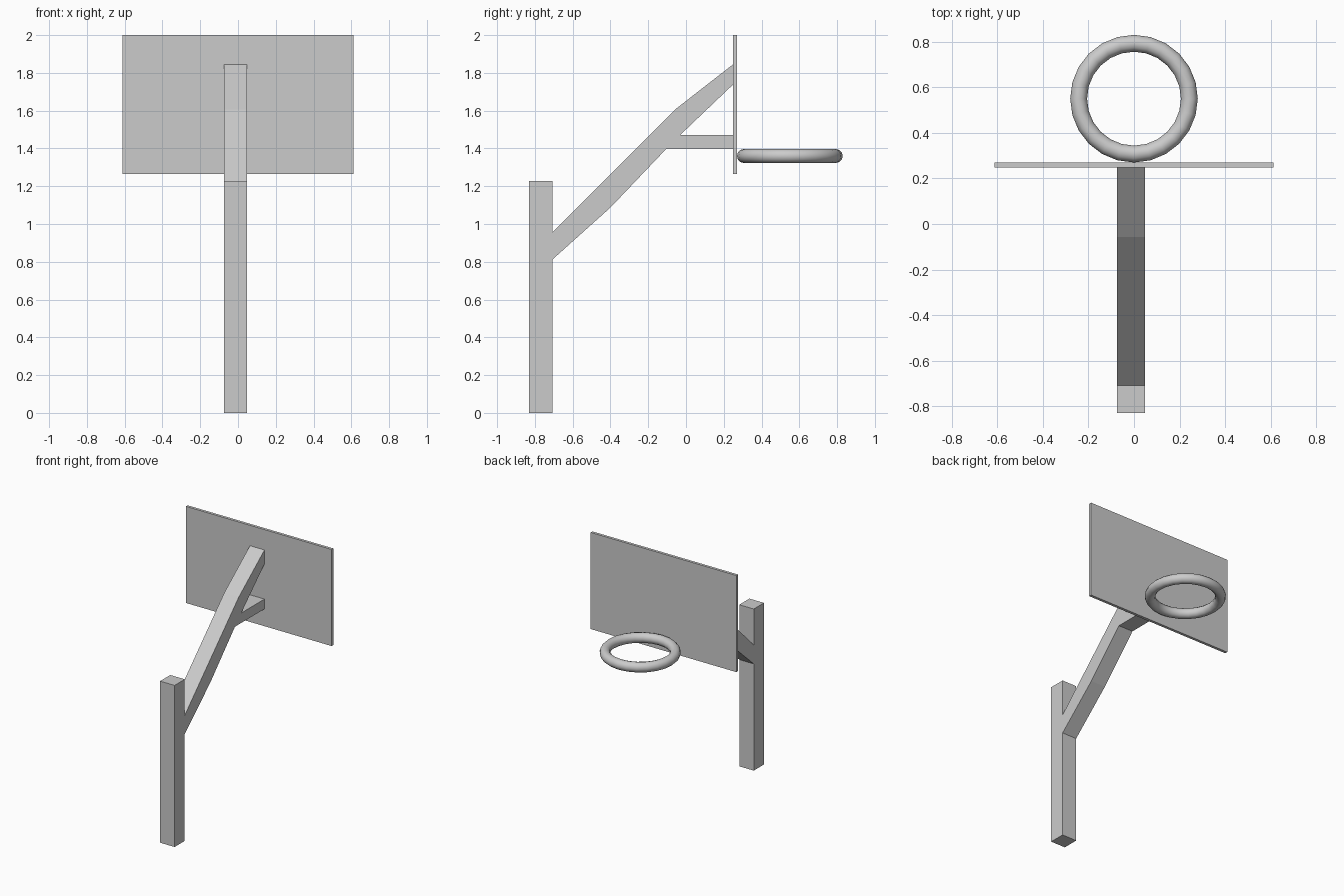
import bpy, bmesh, math

if "Cube" in bpy.data.objects:
    bpy.data.objects.remove(bpy.data.objects["Cube"])

X0, X1 = -0.074, 0.048  # shared side planes of post and arm


def box(name, lo, hi):
    bm = bmesh.new()
    bmesh.ops.create_cube(bm, size=1)
    for v in bm.verts:
        v.co = [l + (c + 0.5) * (h - l) for l, h, c in zip(lo, hi, v.co)]
    return finish(name, bm)


def extrude_profile(name, pts, x0, x1):
    # side profile in (y, z), extruded along x
    bm = bmesh.new()
    face = bm.faces.new([bm.verts.new((x0, y, z)) for y, z in pts])
    res = bmesh.ops.extrude_face_region(bm, geom=[face], use_keep_orig=True)
    for g in res["geom"]:
        if isinstance(g, bmesh.types.BMVert):
            g.co.x = x1
    bmesh.ops.recalc_face_normals(bm, faces=bm.faces)
    return finish(name, bm)


def finish(name, bm):
    mesh = bpy.data.meshes.new(name)
    bm.to_mesh(mesh)
    bm.free()
    ob = bpy.data.objects.new(name, mesh)
    bpy.context.collection.objects.link(ob)
    return ob


# Upright post
box("post", (X0, -0.83, 0), (X1, -0.708, 1.228))

# Slanted arm with its forked horizontal brace
extrude_profile("support_arm", [
    (-0.708, 0.954), (-0.708, 0.811), (-0.40, 1.087), (-0.105, 1.397),
    (0.249, 1.397), (0.249, 1.472), (-0.03, 1.472), (0.249, 1.738),
    (0.249, 1.845), (-0.058, 1.606)], X0, X1)

# Backboard
box("backboard", (-0.612, 0.249, 1.266), (0.612, 0.27, 2.0))

# Hoop ring
bpy.ops.mesh.primitive_torus_add(location=(0, 0.55, 1.36), major_radius=0.243,
                                 minor_radius=0.037, major_segments=24,
                                 minor_segments=12)
hoop = bpy.context.object
hoop.name = "hoop"
bpy.ops.object.shade_smooth_by_angle(angle=math.radians(40))
